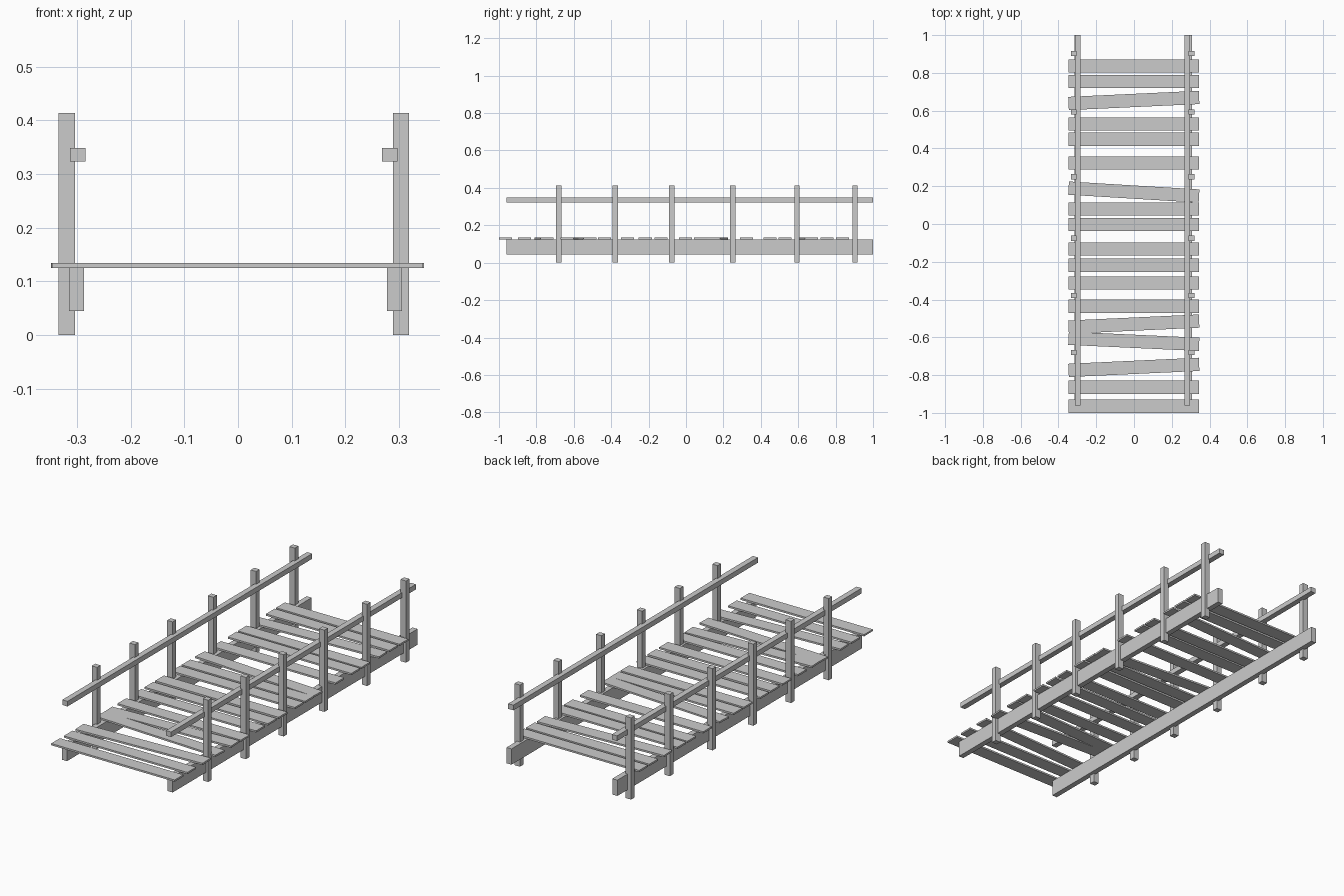
import bpy, math


def box(name, lo, hi, angle=0.0):
    # axis-aligned box given by two corners, optionally turned about z
    size = [h - l for l, h in zip(lo, hi)]
    mid = [(h + l) / 2 for l, h in zip(lo, hi)]
    bpy.ops.mesh.primitive_cube_add(size=1, location=mid, rotation=(0, 0, angle))
    ob = bpy.context.object
    ob.name = name
    ob.scale = size
    return ob


# side beams, hand rails and posts: x ranges per side
sides = {
    "left": dict(beam=(-0.315, -0.287), rail=(-0.313, -0.284), post=(-0.334, -0.304)),
    "right": dict(beam=(0.278, 0.306), rail=(0.268, 0.297), post=(0.289, 0.319)),
}
post_y = [-0.68, -0.378, -0.076, 0.25, 0.593, 0.903]

for side, x in sides.items():
    box(f"{side}_beam", (x["beam"][0], -0.96, 0.045), (x["beam"][1], 1.0, 0.125))
    box(f"{side}_handrail", (x["rail"][0], -0.96, 0.323), (x["rail"][1], 1.0, 0.349))
    for i, y in enumerate(post_y):
        box(f"{side}_post_{i + 1}", (x["post"][0], y - 0.014, 0.0),
            (x["post"][1], y + 0.014, 0.414))

# deck planks: centre y at the left end and at the right end
planks = [
    (-0.965, -0.965), (-0.864, -0.864), (-0.775, -0.743), (-0.605, -0.637),
    (-0.546, -0.514), (-0.435, -0.435), (-0.313, -0.313), (-0.218, -0.218),
    (-0.133, -0.133), (-0.003, -0.003), (0.079, 0.079), (0.19, 0.148),
    (0.323, 0.323), (0.449, 0.449), (0.529, 0.529), (0.638, 0.670),
    (0.754, 0.754), (0.836, 0.836),
]
length, width = 0.692, 0.07
for i, (yl, yr) in enumerate(planks):
    y = (yl + yr) / 2
    box(f"plank_{i + 1}", (-length / 2 - 0.001, y - width / 2, 0.125),
        (length / 2 - 0.001, y + width / 2, 0.134), math.atan2(yr - yl, length))
